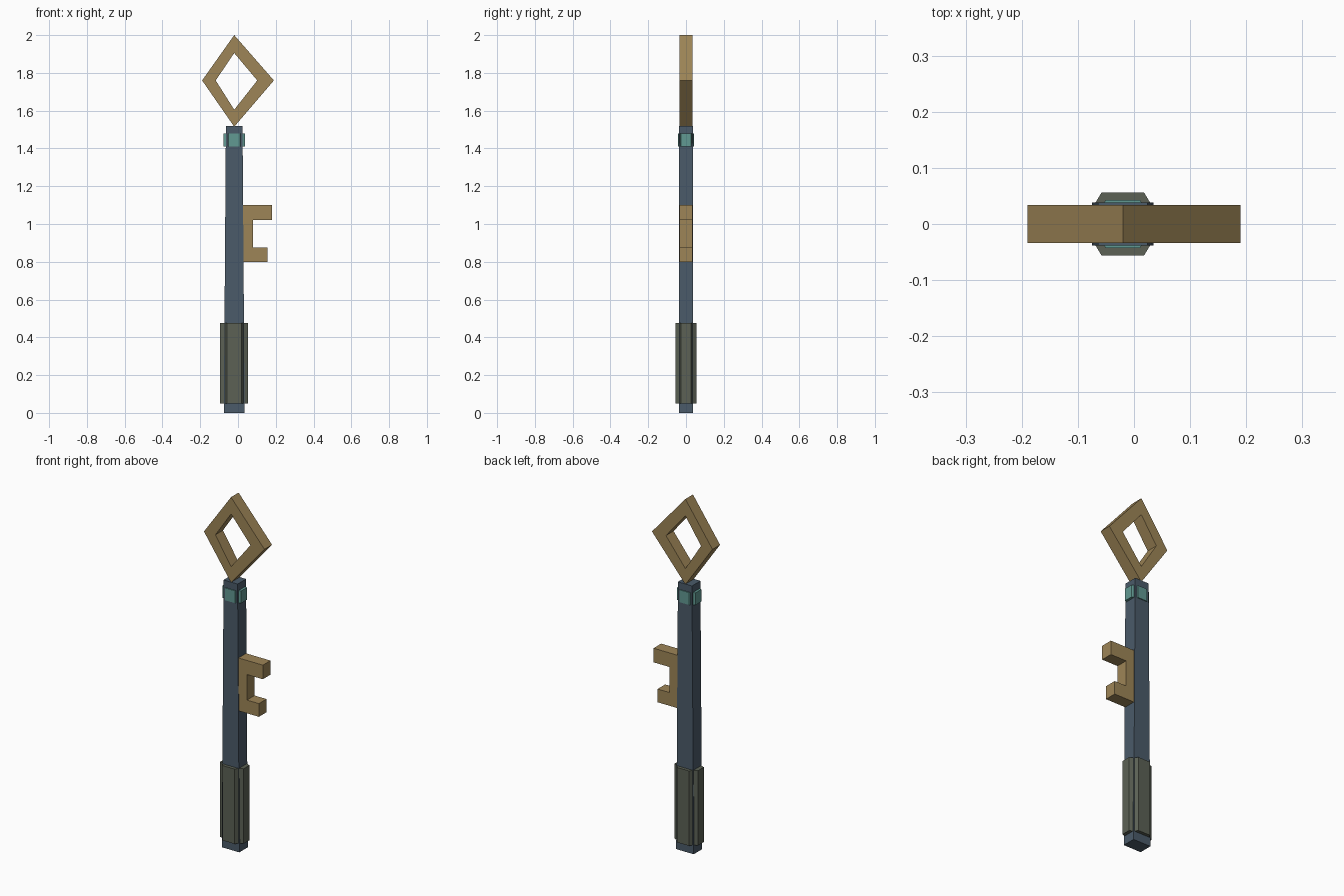
import bpy, bmesh
from mathutils import Vector

cube = bpy.data.objects.get("Cube")
if cube:
    bpy.data.objects.remove(cube, do_unlink=True)

CX = -0.02  # axis of the shaft


def material(name, rgb):
    m = bpy.data.materials.new(name)
    m.use_nodes = True
    m.diffuse_color = (*rgb, 1)
    m.node_tree.nodes["Principled BSDF"].inputs["Base Color"].default_value = (*rgb, 1)
    return m


gold = material("aged gold", (0.34, 0.235, 0.095))
steel = material("blue steel", (0.07, 0.104, 0.142))
leather = material("grey green grip", (0.106, 0.12, 0.09))
teal = material("teal inlay", (0.12, 0.32, 0.29))


def loft(name, rings, mat, closed=False):
    """Join rings of points with quads; cap the ends or close the loop."""
    bm = bmesh.new()
    rows = [[bm.verts.new(p) for p in ring] for ring in rings]
    n = len(rows[0])
    pairs = list(zip(rows, rows[1:]))
    if closed:
        pairs.append((rows[-1], rows[0]))
    else:
        bm.faces.new(rows[0])
        bm.faces.new(rows[-1])
    for a, b in pairs:
        for i in range(n):
            j = (i + 1) % n
            bm.faces.new((a[i], a[j], b[j], b[i]))
    bmesh.ops.recalc_face_normals(bm, faces=bm.faces)
    me = bpy.data.meshes.new(name)
    bm.to_mesh(me)
    bm.free()
    me.materials.append(mat)
    ob = bpy.data.objects.new(name, me)
    bpy.context.collection.objects.link(ob)
    return ob


def rect(hx, hy, z):
    return [(CX + sx * hx, sy * hy, z) for sx, sy in ((-1, -1), (1, -1), (1, 1), (-1, 1))]


def extrude_y(name, outline, half, mat):
    return loft(name, [[(x, y, z) for x, z in outline] for y in (-half, half)], mat)


# Slightly tapered square shaft
loft("shaft", [rect(0.055, 0.038, 0), rect(0.044, 0.038, 1.52)], steel)


def plates(name, z0, z1, front, side, mat):
    """Chamfered plates on all four sides: (inner depth, outer depth, base half, face half)."""
    sides = {"front": (Vector((0, -1, 0)), front), "back": (Vector((0, 1, 0)), front),
             "left": (Vector((1, 0, 0)), side), "right": (Vector((-1, 0, 0)), side)}
    for label, (out, (d0, d1, base, face)) in sides.items():
        across = Vector((-out.y, out.x, 0))
        profile = [out * d0 - across * base, out * d1 - across * face,
                   out * d1 + across * face, out * d0 + across * base]
        rings = [[p + Vector((CX, 0, z)) for p in profile] for z in (z0, z1)]
        loft(f"{name}_{label}", rings, mat)


# Grip panels and the inlaid collar
plates("grip_panel", 0.05, 0.475, (0.036, 0.056, 0.05, 0.038), (0.048, 0.074, 0.036, 0.026), leather)
plates("collar_inlay", 1.41, 1.48, (0.035, 0.043, 0.036, 0.03), (0.04, 0.058, 0.032, 0.026), teal)

# Toothed bit
extrude_y("key_bit", [(0.02, 0.80), (0.155, 0.80), (0.155, 0.875), (0.08, 0.875),
                      (0.08, 1.02), (0.18, 1.02), (0.18, 1.10), (0.02, 1.10)], 0.034, gold)

# Open diamond bow: a cross-section swept round the four corners
outer = [(CX, 1.515), (0.19, 1.76), (CX, 2.0), (-0.19, 1.76)]
inner = [(CX, 1.605), (0.102, 1.76), (CX, 1.905), (-0.118, 1.76)]
D = 0.034
loft("diamond_bow", [[(ox, -D, oz), (ox, D, oz), (ix, D, iz), (ix, -D, iz)]
                     for (ox, oz), (ix, iz) in zip(outer, inner)], gold, closed=True)
